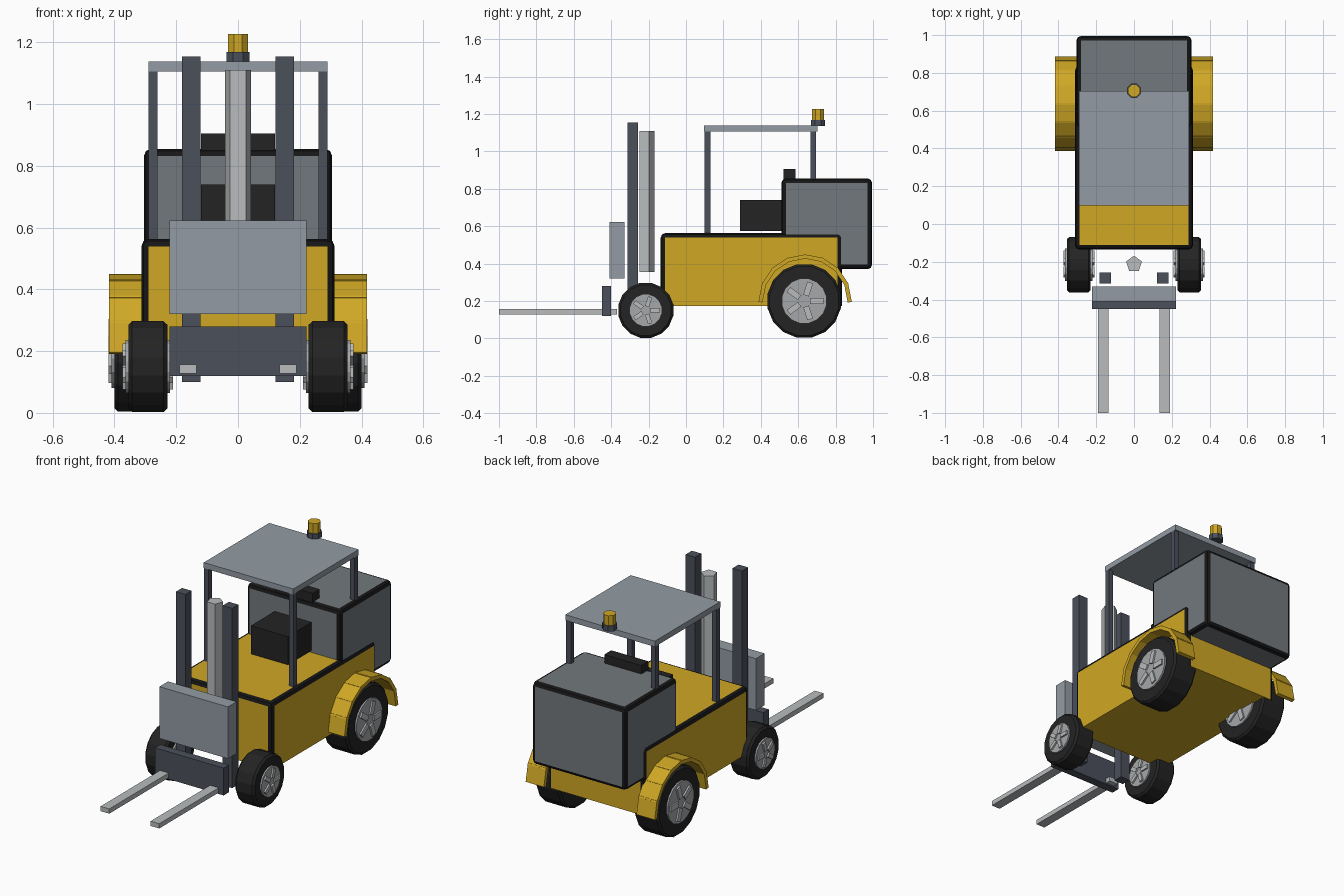
import bpy, bmesh
from math import pi, cos, sin
from mathutils import Matrix, Vector

cube = bpy.data.objects.get("Cube")
if cube:
    bpy.data.objects.remove(cube, do_unlink=True)


def material(name, r, g, b):
    m = bpy.data.materials.new(name)
    m.use_nodes = True
    m.diffuse_color = (r, g, b, 1)
    m.node_tree.nodes["Principled BSDF"].inputs["Base Color"].default_value = (r, g, b, 1)
    return m


YELLOW = material("yellow_paint", 0.63, 0.39, 0.018)
ROOF = material("pale_blue_grey", 0.29, 0.33, 0.37)
GREY = material("mid_grey", 0.17, 0.19, 0.205)
SLATE = material("dark_slate", 0.07, 0.08, 0.105)
STEEL = material("light_steel", 0.48, 0.5, 0.51)
RIM = material("rim_grey", 0.38, 0.39, 0.4)
TRIM = material("black_trim", 0.008, 0.008, 0.008)
RUBBER = material("black_rubber", 0.017, 0.017, 0.017)


def finish(name, bm, *mats):
    bmesh.ops.recalc_face_normals(bm, faces=bm.faces)
    mesh = bpy.data.meshes.new(name)
    bm.to_mesh(mesh)
    bm.free()
    for m in mats:
        mesh.materials.append(m)
    ob = bpy.data.objects.new(name, mesh)
    bpy.context.collection.objects.link(ob)
    return ob


def add_box(bm, x, y, z, matrix=Matrix()):
    """Box between (low, high) limits on each axis."""
    size = [b - a for a, b in (x, y, z)]
    mid = Vector([(a + b) / 2 for a, b in (x, y, z)])
    return bmesh.ops.create_cube(
        bm, size=1, matrix=matrix @ Matrix.Translation(mid) @ Matrix.Diagonal((*size, 1)))


def box(name, x, y, z, mat):
    bm = bmesh.new()
    add_box(bm, x, y, z)
    return finish(name, bm, mat)


def trimmed_box(name, x, y, z, mat, width, keep_bottom):
    """Box whose rounded edges are covered in black trim."""
    bm = bmesh.new()
    add_box(bm, x, y, z)
    edges = [e for e in bm.edges
             if not keep_bottom or max(v.co.z for v in e.verts) > z[0] + 0.01]
    bmesh.ops.bevel(bm, geom=edges, offset=width, segments=2, profile=0.5,
                    affect='EDGES', material=1)
    return finish(name, bm, mat, TRIM)


def prism(name, sides, radius, center, z, mat, turn):
    bm = bmesh.new()
    place = Matrix.Translation((*center, sum(z) / 2)) @ Matrix.Rotation(turn, 4, 'Z')
    bmesh.ops.create_cone(bm, cap_ends=True, segments=sides, radius1=radius,
                          radius2=radius, depth=z[1] - z[0], matrix=place)
    return finish(name, bm, mat)


def lathe_x(name, profile, center, sides, mat):
    """Closed profile of (x, radius) points turned around an axle along x."""
    bm = bmesh.new()
    rings = []
    for x, r in profile:
        rings.append([bm.verts.new((x, center[0] + r * cos(a), center[1] + r * sin(a)))
                      for a in (2 * pi * (k + 0.5) / sides for k in range(sides))])
    for a, b in zip(rings, rings[1:]):
        for k in range(sides):
            n = (k + 1) % sides
            bm.faces.new((a[k], a[n], b[n], b[k]))
    bm.faces.new(rings[0])
    bm.faces.new(rings[-1])
    return finish(name, bm, mat)


# Chassis and counterweight
trimmed_box("body", (-0.313, 0.313), (-0.135, 0.835), (0.172, 0.563), YELLOW, 0.024, True)
trimmed_box("counterweight", (-0.305, 0.305), (0.51, 0.995), (0.37, 0.855), GREY, 0.024, False)

# Seat
box("seat", (-0.12, 0.12), (0.29, 0.515), (0.575, 0.74), RUBBER)
box("headrest", (-0.12, 0.12), (0.52, 0.585), (0.85, 0.905), RUBBER)

# Overhead guard
box("roof", (-0.29, 0.29), (0.097, 0.703), (1.105, 1.138), ROOF)
for side, s in (("left", 1), ("right", -1)):
    x = sorted((0.26 * s, 0.29 * s))
    box(side + "_front_post", x, (0.1, 0.13), (0.55, 1.106), SLATE)
    box(side + "_rear_post", x, (0.665, 0.695), (0.84, 1.106), SLATE)

# Beacon
prism("beacon_base", 8, 0.041, (0, 0.706), (1.136, 1.168), SLATE, pi / 8)
prism("beacon_lamp", 8, 0.035, (0, 0.706), (1.168, 1.226), YELLOW, pi / 8)

# Mast, lifting cylinder, carriage and forks
for side, s in (("left", 1), ("right", -1)):
    box(side + "_mast_rail", sorted((0.121 * s, 0.182 * s)), (-0.314, -0.257), (0.1, 1.153), SLATE)
    box(side + "_fork", sorted((0.134 * s, 0.19 * s)), (-1, -0.37), (0.128, 0.156), STEEL)
prism("lift_cylinder", 5, 0.044, (0, -0.212), (0.355, 1.11), STEEL, 0)
bpy.data.objects["lift_cylinder"].data.transform(
    Matrix.Translation((0, -0.212, 0)) @ Matrix.Rotation(
        pi / 2 if abs(bpy.data.objects["lift_cylinder"].data.vertices[0].co.x) > 0.02 else 0, 4, 'Z')
    @ Matrix.Translation((0, 0.212, 0)))
box("load_backrest", (-0.222, 0.222), (-0.41, -0.33), (0.32, 0.623), ROOF)
box("carriage", (-0.222, 0.222), (-0.45, -0.4), (0.12, 0.28), SLATE)


def wheel(name, s, x, center, radius, rim, proud):
    """Tyre with chamfered shoulders, rim disc and five raised spokes on both faces."""
    a, b = x
    c = 0.012
    lathe_x(name + "_tyre", [(s * a, radius - c), (s * (a + c), radius),
                             (s * (b - c), radius), (s * b, radius - c)], center, 16, RUBBER)
    lathe_x(name + "_rim", [(s * (a - proud / 2), rim), (s * (b + proud / 2), rim)],
            center, 16, RIM)
    bm = bmesh.new()
    span = sorted((s * (a - proud), s * (b + proud)))
    for k in range(5):
        turn = Matrix.Translation((0, *center)) @ Matrix.Rotation(2 * pi * k / 5, 4, 'X')
        add_box(bm, span, (rim * 0.25, rim * 0.85), (-rim * 0.13, rim * 0.13), turn)
    finish(name + "_spokes", bm, STEEL)


def fender(name, s):
    """Arched mudguard of eight overlapping plates."""
    bm = bmesh.new()
    for k in range(8):
        turn = Matrix.Translation((0, 0.637, 0.2)) @ Matrix.Rotation(pi * (k + 0.5) / 8, 4, 'X')
        add_box(bm, sorted((0.3 * s, 0.418 * s)), (0.222, 0.244), (-0.053, 0.053), turn)
    finish(name, bm, YELLOW)


# Wheels and mudguards
for side, s in (("left", 1), ("right", -1)):
    wheel(side + "_front_wheel", s, (0.229, 0.355), (-0.215, 0.15), 0.15, 0.088, 0.019)
    wheel(side + "_rear_wheel", s, (0.24, 0.4), (0.632, 0.2), 0.2, 0.122, 0.019)
    fender(side + "_rear_fender", s)
